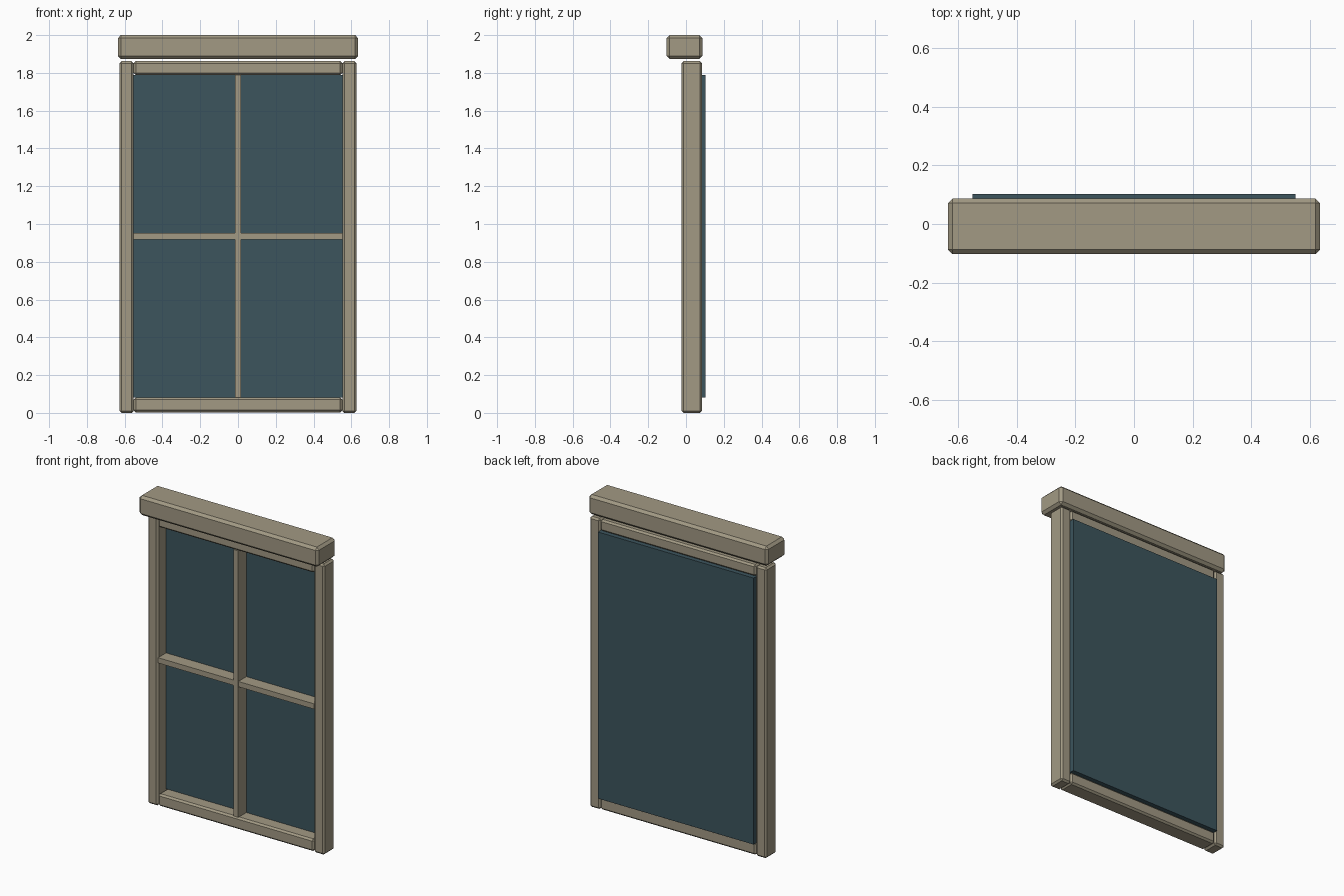
import bpy, bmesh
from mathutils import Vector

if "Cube" in bpy.data.objects:
    bpy.data.objects.remove(bpy.data.objects["Cube"])


def material(name, color):
    m = bpy.data.materials.new(name)
    m.diffuse_color = color
    m.use_nodes = True
    m.node_tree.nodes["Principled BSDF"].inputs["Base Color"].default_value = m.diffuse_color
    return m


FRAME = material("painted_wood", (0.36, 0.32, 0.23, 1))
PANE = material("dark_glass", (0.045, 0.09, 0.11, 1))


def box(name, lo, hi, mat, chamfer=0.0):
    """Axis-aligned box from two corners, with optional flat chamfer."""
    lo, hi = Vector(lo), Vector(hi)
    bm = bmesh.new()
    bmesh.ops.create_cube(bm, size=1)
    bmesh.ops.scale(bm, vec=hi - lo, verts=bm.verts)
    bmesh.ops.translate(bm, vec=(lo + hi) / 2, verts=bm.verts)
    if chamfer:
        bmesh.ops.bevel(bm, geom=bm.edges[:], offset=chamfer, segments=1,
                        affect='EDGES')
    me = bpy.data.meshes.new(name)
    bm.to_mesh(me)
    bm.free()
    me.materials.append(mat)
    ob = bpy.data.objects.new(name, me)
    bpy.context.collection.objects.link(ob)
    return ob


FRONT, BACK = -0.024, 0.084
INNER, OUTER = 0.552, 0.627
LOW, HIGH = 0.081, 1.789      # opening bottom and top

# Side posts
box("left_post", (-OUTER, FRONT, 0), (-INNER, BACK, 1.862), FRAME, 0.011)
box("right_post", (INNER, FRONT, 0), (OUTER, BACK, 1.862), FRAME, 0.011)

# Bottom and top rails
box("bottom_rail", (-INNER, FRONT, 0.003), (INNER, BACK, LOW), FRAME, 0.011)
box("top_rail", (-INNER, FRONT, HIGH), (INNER, BACK, 1.862), FRAME, 0.011)

# Overhanging header
box("header", (-0.636, -0.103, 1.874), (0.636, 0.087, 2.0), FRAME, 0.016)

# Glazing bars
box("vertical_bar", (-0.017, -0.022, LOW), (0.017, 0.07, HIGH), FRAME)
box("horizontal_bar", (-INNER, -0.021, 0.918), (INNER, 0.07, 0.952), FRAME)

# Glass pane standing slightly proud of the back
box("glass", (-INNER, 0.06, LOW), (INNER, 0.103, HIGH), PANE)
